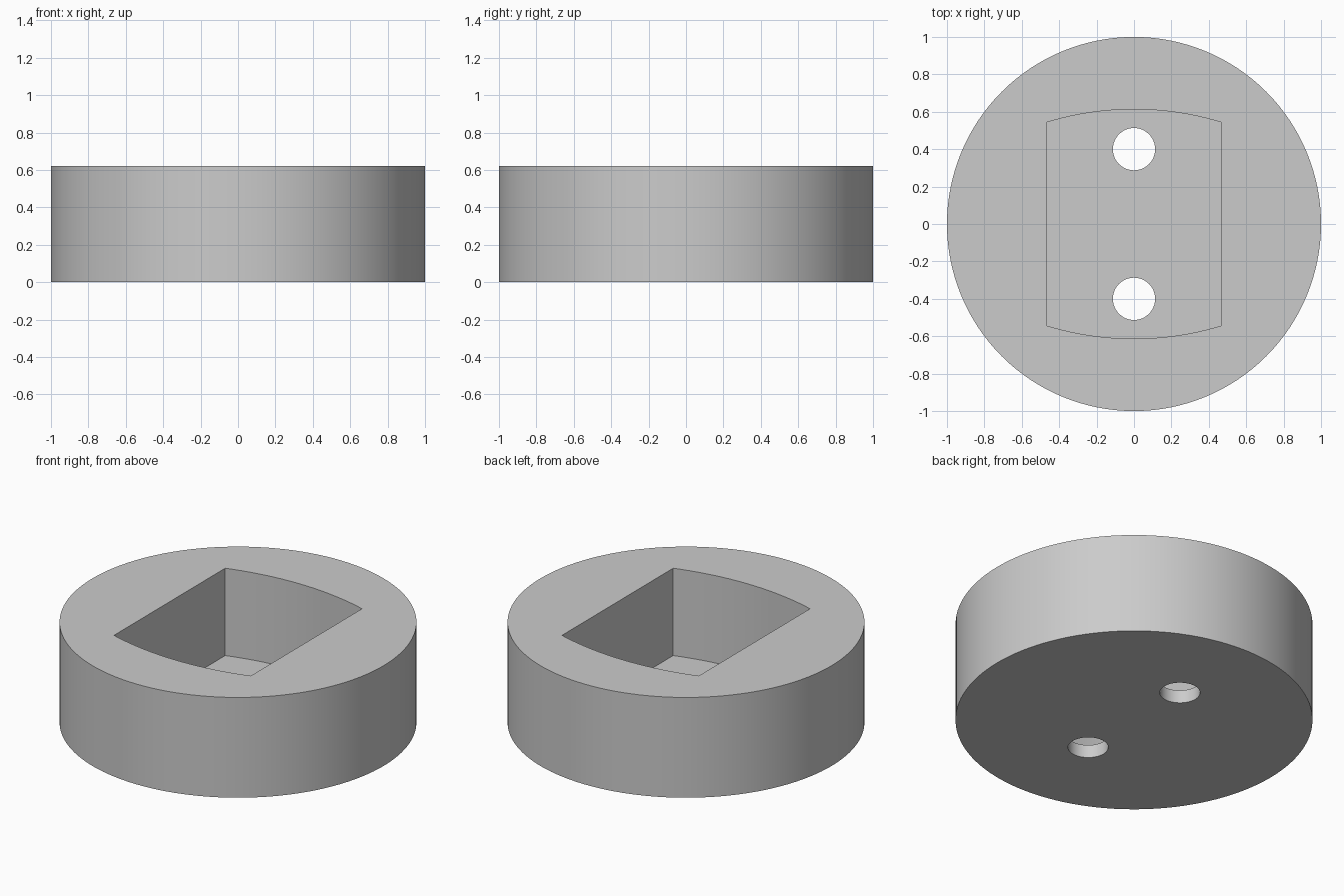
import bpy
import bmesh
from math import asin, cos, sin, pi, radians

HEIGHT, FLOOR = 0.62, 0.08

if "Cube" in bpy.data.objects:
    bpy.data.objects.remove(bpy.data.objects["Cube"])

grey = bpy.data.materials.new("plain grey")
grey.use_nodes = True
colour = (0.6, 0.6, 0.6, 1)
grey.diffuse_color = colour
grey.node_tree.nodes["Principled BSDF"].inputs["Base Color"].default_value = colour


def prism(name, outline, bottom, top):
    """Extrude a closed outline straight up."""
    bm = bmesh.new()
    face = bm.faces.new([bm.verts.new((x, y, bottom)) for x, y in outline])
    new = bmesh.ops.extrude_face_region(bm, geom=[face])["geom"]
    bmesh.ops.translate(bm, vec=(0, 0, top - bottom),
                        verts=[v for v in new if isinstance(v, bmesh.types.BMVert)])
    bmesh.ops.recalc_face_normals(bm, faces=bm.faces)
    mesh = bpy.data.meshes.new(name)
    bm.to_mesh(mesh)
    bm.free()
    mesh.materials.append(grey)
    obj = bpy.data.objects.new(name, mesh)
    bpy.context.collection.objects.link(obj)
    return obj


def circle(radius, y, sides):
    return [(radius * cos(2 * pi * i / sides), y + radius * sin(2 * pi * i / sides))
            for i in range(sides)]


# Round body
body = prism("round_body", circle(1, 0, 128), 0, HEIGHT)

# Pocket outline: straight sides, bowed front and back
half_width, bow_radius, bow_peak, steps = 0.468, 1.6, 0.613, 20
spread = asin(half_width / bow_radius)
angles = [spread * (1 - 2 * i / steps) for i in range(steps + 1)]
back = [(bow_radius * sin(a), bow_peak - bow_radius * (1 - cos(a))) for a in angles]
outline = back + [(-x, -y) for x, y in back]

# Cut the pocket and the two screw holes
cutters = [prism("pocket_cutter", outline, FLOOR, HEIGHT + 0.2)]
for side, y in (("front", -0.4), ("back", 0.4)):
    cutters.append(prism(side + "_hole_cutter", circle(0.113, y, 48), -0.1, FLOOR + 0.1))

bpy.ops.object.select_all(action="DESELECT")
bpy.context.view_layer.objects.active = body
body.select_set(True)
for cutter in cutters:
    cut = body.modifiers.new(cutter.name, "BOOLEAN")
    cut.operation, cut.solver, cut.object = "DIFFERENCE", "EXACT", cutter
    bpy.ops.object.modifier_apply(modifier=cut.name)
    bpy.data.objects.remove(cutter)

bpy.ops.object.shade_smooth_by_angle(angle=radians(30))
